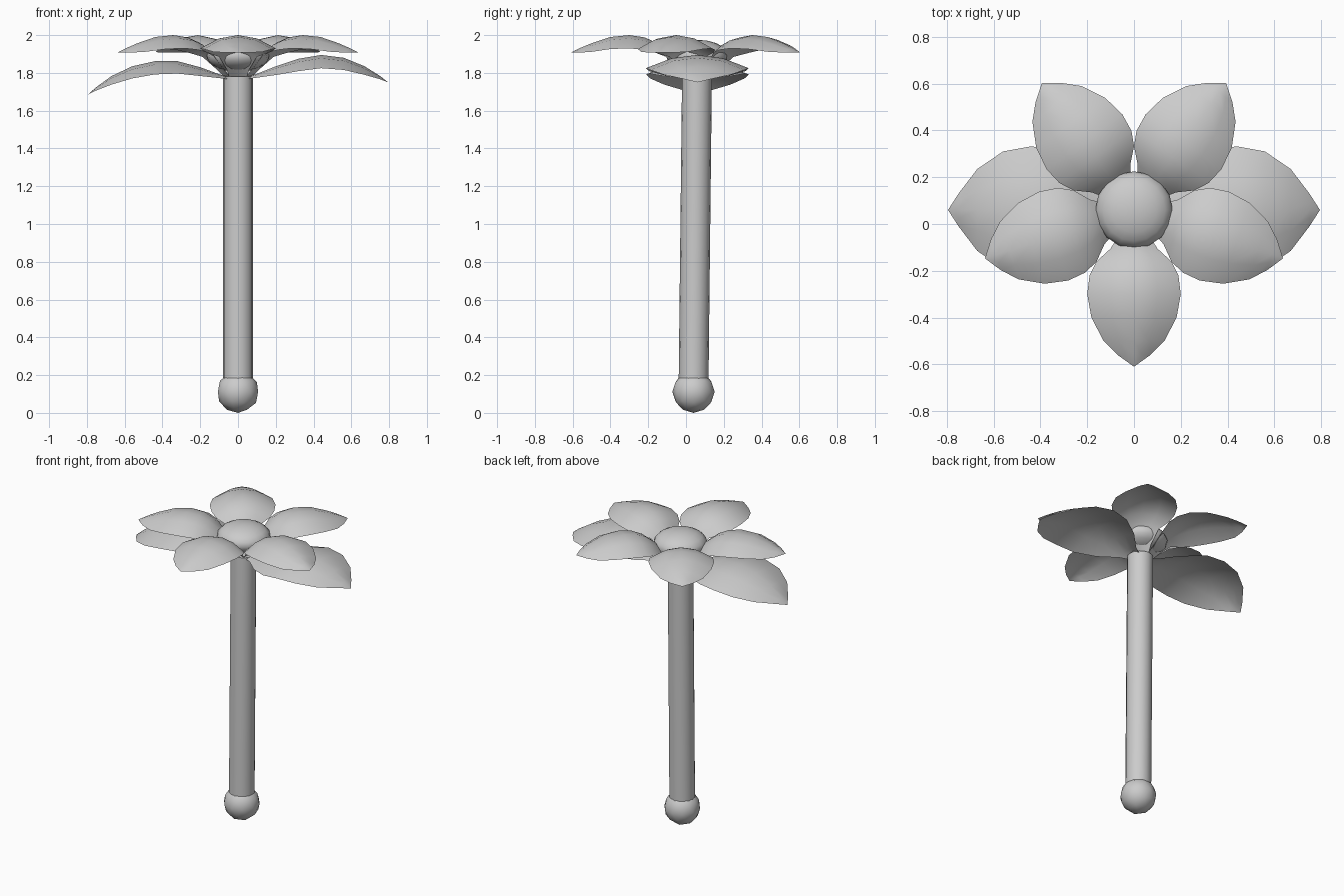
import bpy, bmesh, math
from mathutils import Matrix, Vector

if "Cube" in bpy.data.objects:
    bpy.data.objects.remove(bpy.data.objects["Cube"])

grey = bpy.data.materials.new("plain_grey")
grey.diffuse_color = (0.6, 0.6, 0.6, 1)
grey.use_nodes = True
grey.node_tree.nodes["Principled BSDF"].inputs["Base Color"].default_value = grey.diffuse_color
TOP = Vector((0, 0.06, 0))      # flower axis


def finish(name, bm, angle=60):
    me = bpy.data.meshes.new(name)
    bm.to_mesh(me)
    bm.free()
    ob = bpy.data.objects.new(name, me)
    bpy.context.collection.objects.link(ob)
    me.materials.append(grey)
    bpy.ops.object.select_all(action='DESELECT')
    ob.select_set(True)
    bpy.context.view_layer.objects.active = ob
    bpy.ops.object.shade_smooth_by_angle(angle=math.radians(angle))
    return ob


def blade(name, stations, drop, degrees):
    """Arched leaf surface from (distance, half width, ridge height) stations."""
    bm = bmesh.new()
    widest = max(s[1] for s in stations)
    rows = []
    for r, w, z in stations:
        rows.append([bm.verts.new((r, w * t, z - drop * t * t * w / widest))
                     for t in (-1, -0.5, 0, 0.5, 1)])
    for a, b in zip(rows, rows[1:]):
        for i in range(4):
            bm.faces.new((a[i], b[i], b[i + 1], a[i + 1]))
    bmesh.ops.remove_doubles(bm, verts=bm.verts, dist=0.0005)
    bmesh.ops.transform(bm, verts=bm.verts, matrix=Matrix.Translation(TOP)
                        @ Matrix.Rotation(math.radians(degrees), 4, 'Z'))
    return finish(name, bm)


# Five upper petals, steep at the base and arching outward
petal = [(0.04, 0.04, 1.77), (0.10, 0.06, 1.84), (0.165, 0.10, 1.92),
         (0.22, 0.16, 1.962), (0.28, 0.19, 1.988), (0.36, 0.20, 2.0),
         (0.46, 0.182, 1.99), (0.56, 0.13, 1.957), (0.62, 0.07, 1.932),
         (0.67, 0.0, 1.908)]
for k in range(5):
    blade(f"petal_{k + 1}", petal, 0.07, -90 + 72 * k)

# Two broad lower leaves, the left one drooping further
leaf_width = [(0.03, 0.04), (0.10, 0.08), (0.20, 0.18), (0.32, 0.255),
              (0.44, 0.272), (0.56, 0.25), (0.67, 0.175), (0.75, 0.07), (0.795, 0.0)]
right_z = [1.775, 1.795, 1.835, 1.875, 1.895, 1.88, 1.835, 1.785, 1.75]
left_z = [1.775, 1.793, 1.83, 1.862, 1.862, 1.835, 1.783, 1.725, 1.685]
for name, heights, ang in (("right_leaf", right_z, 0), ("left_leaf", left_z, 180)):
    blade(name, [(r, w, z) for (r, w), z in zip(leaf_width, heights)], 0.07, ang)

# Flattened dome in the flower middle
bm = bmesh.new()
bmesh.ops.create_uvsphere(bm, u_segments=16, v_segments=10, radius=1,
                          matrix=Matrix.Translation((0, 0.06, 1.89))
                          @ Matrix.Diagonal((0.165, 0.165, 0.085, 1)))
finish("flower_centre", bm)

# Slightly leaning stem
bm = bmesh.new()
bmesh.ops.create_cone(bm, cap_ends=True, segments=16, radius1=0.079, radius2=0.079,
                      depth=1.63, matrix=Matrix.Translation((0, 0.04, 0.965)))
for v in bm.verts:
    v.co.y += 0.018 * (v.co.z - 0.15) / 1.63
finish("stem", bm)

# Round bulb at the foot
bm = bmesh.new()
bmesh.ops.create_icosphere(bm, subdivisions=2, radius=0.112,
                           matrix=Matrix.Translation((0, 0.04, 0.112)))
finish("bulb", bm)
